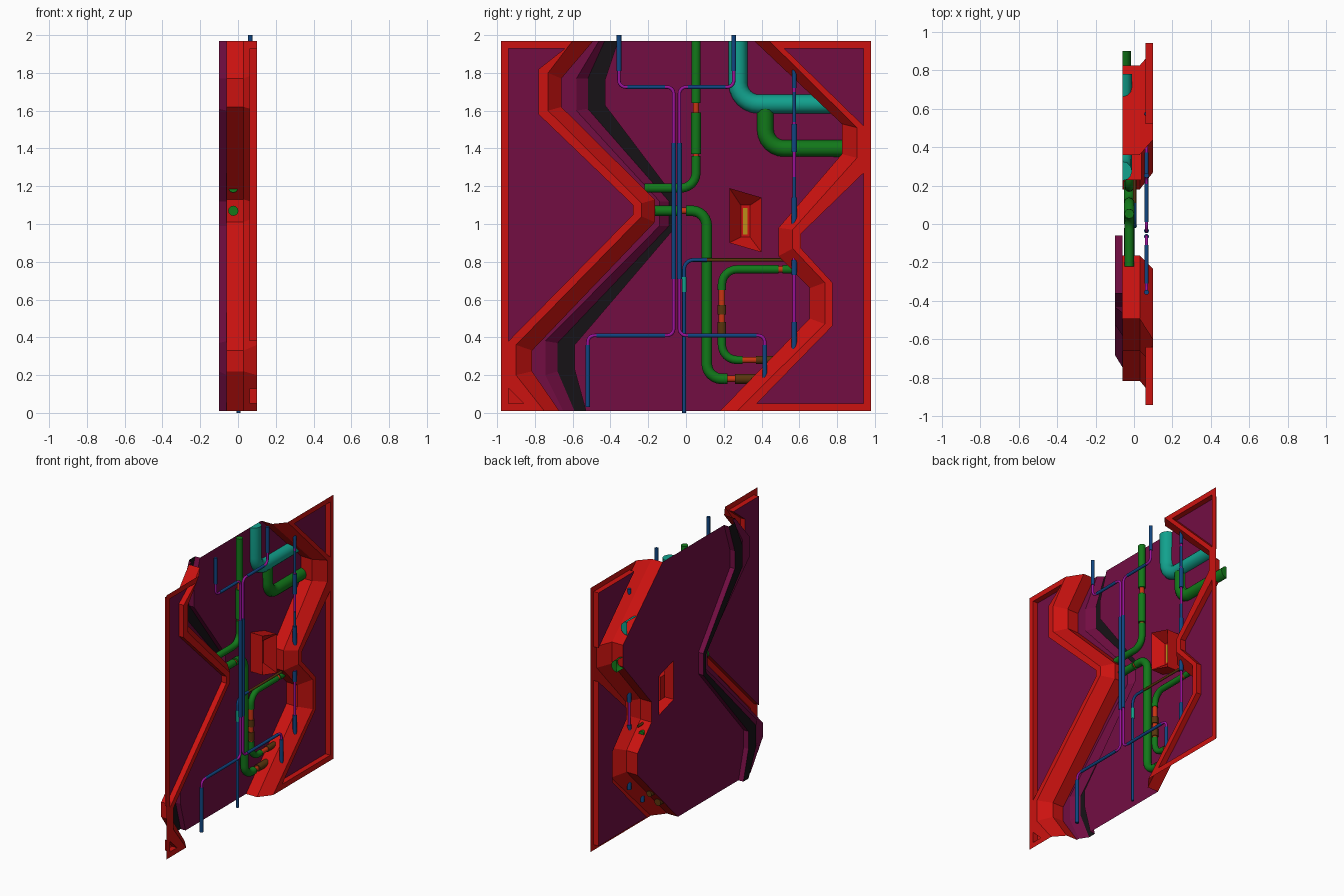
import bpy, bmesh, math
from mathutils import Vector

if "Cube" in bpy.data.objects:
    bpy.data.objects.remove(bpy.data.objects["Cube"])

COL = dict(red=(.6, .006, .005), purple=(.17, .004, .055), black=(.008, .006, .008),
           green=(.006, .19, .01), teal=(.006, .36, .27), blue=(.005, .06, .22),
           magenta=(.32, .006, .32), orange=(.58, .035, .006), olive=(.1, .035, .004),
           yellow=(.5, .27, .01))
MAT = {}
for n, c in COL.items():
    MAT[n] = bpy.data.materials.new(n)
    MAT[n].diffuse_color = (*c, 1)


def add(name, bm, mat):
    me = bpy.data.meshes.new(name)
    bm.to_mesh(me)
    bm.free()
    me.materials.append(MAT[mat])
    ob = bpy.data.objects.new(name, me)
    bpy.context.collection.objects.link(ob)
    return ob


def panel(name, x, loops, mat):
    """Flat sheet at depth x; the first loop is the outline, the rest are holes."""
    bm = bmesh.new()
    for loop in loops:
        vs = [bm.verts.new((x, y, z)) for y, z in loop]
        for i in range(len(vs)):
            bm.edges.new((vs[i - 1], vs[i]))
    bmesh.ops.triangle_fill(bm, use_beauty=True, edges=bm.edges[:])
    for f in bm.faces:
        f.normal_update()
        if f.normal.x < 0:
            f.normal_flip()
    return add(name, bm, mat)


def loft(name, rows, mat, closed=False):
    """Strip through (x, chain) rows, ordered left to right."""
    bm = bmesh.new()
    vs = [[bm.verts.new((x, y, z)) for y, z in ch] for x, ch in rows]
    n = len(vs[0])
    for a, b in zip(vs, vs[1:]):
        for i in range(n if closed else n - 1):
            j = (i + 1) % n
            bm.faces.new((a[i], a[j], b[j], b[i]))
    return add(name, bm, mat)


def pipe(name, pts, r, x, mat, bend=.06, cut=None):
    """Round pipe along (y, z) points with rounded corners; cut trims it behind depth x=cut."""
    P = [Vector((x, y, z)) for y, z in pts]
    path = [P[0]]
    for a, p, b in zip(P, P[1:], P[2:]):
        u, v = (a - p).normalized(), (b - p).normalized()
        c = p + (u + v) * bend
        for k in range(7):
            t = k / 6 * math.pi / 2
            path.append(c - v * bend * math.cos(t) - u * bend * math.sin(t))
    path.append(P[-1])
    cu = bpy.data.curves.new(name, 'CURVE')
    cu.dimensions = '3D'
    cu.bevel_depth, cu.bevel_resolution, cu.use_fill_caps = r, 4, True
    sp = cu.splines.new('POLY')
    sp.points.add(len(path) - 1)
    for q, co in zip(sp.points, path):
        q.co = (*co, 1)
    tmp = bpy.data.objects.new(name + "_path", cu)
    bpy.context.collection.objects.link(tmp)
    bpy.context.view_layer.update()
    me = bpy.data.meshes.new_from_object(tmp.evaluated_get(bpy.context.evaluated_depsgraph_get()))
    bpy.data.objects.remove(tmp)
    bm = bmesh.new()
    bm.from_mesh(me)
    if cut is not None:
        bmesh.ops.bisect_plane(bm, geom=bm.verts[:] + bm.edges[:] + bm.faces[:],
                               plane_co=(cut, 0, 0), plane_no=(1, 0, 0), clear_inner=True)
    for f in bm.faces:
        f.smooth = len(f.verts) <= 4
        f.material_index = 0
    return add(name, bm, mat)


FRONT, RECESS, LIP, FLOOR, DEEP = .10, .06, .03, -.06, -.10

# Boundary chains (y, z), running top to bottom
left_edge = [(-.60, 1.97), (-.73, 1.80), (-.73, 1.60), (-.235, 1.11), (-.235, 1.04), (-.90, .36), (-.90, .20), (-.75, .01)]
left_foot = [(-.49, 1.97), (-.66, 1.77), (-.66, 1.62), (-.165, 1.13), (-.165, 1.01), (-.815, .33), (-.815, .22), (-.67, .01)]
chan_a = [(-.46, 1.97), (-.58, 1.77), (-.58, 1.60), (-.14, 1.12), (-.14, .99), (-.745, .38), (-.745, .20), (-.65, .01)]
chan_b = [(-.43, 1.97), (-.52, 1.77), (-.52, 1.61), (-.09, 1.12), (-.09, .99), (-.68, .37), (-.68, .22), (-.59, .01)]
chan_c = [(-.36, 1.97), (-.43, 1.76), (-.43, 1.63), (-.06, 1.14), (-.06, .98), (-.59, .36), (-.59, .23), (-.53, .01)]
right_foot = [(.36, 1.97), (.825, 1.53), (.825, 1.37), (.49, .98), (.49, .83), (.655, .66), (.655, .50), (.18, .01)]
right_edge = [(.44, 1.97), (.905, 1.51), (.905, 1.35), (.565, .97), (.565, .87), (.735, .69), (.735, .47), (.27, .01)]

# Recessed triangular fields in the front frame
left_recesses = [[(-.94, 1.93), (-.64, 1.93), (-.78, 1.82), (-.78, 1.58), (-.28, 1.10), (-.28, 1.05), (-.94, .38)],
                 [(-.94, .05), (-.94, .13), (-.86, .05)]]
right_recesses = [[(.52, 1.93), (.94, 1.93), (.94, 1.52)],
                  [(.94, .05), (.375, .05), (.775, .46), (.775, .69), (.61, .87), (.61, .95), (.94, 1.27)]]

panel("left_frame", FRONT, [left_edge + [(-.98, .01), (-.98, 1.97)]] + left_recesses, 'red')
panel("right_frame", FRONT, [right_edge + [(.98, .01), (.98, 1.97)]] + right_recesses, 'red')
for i, rec in enumerate(left_recesses + right_recesses):
    loft(f"recess_wall_{i}", [(RECESS, rec), (FRONT, rec)], 'red', True)
    panel(f"recess_panel_{i}", RECESS, [rec], 'red' if i == 1 else 'purple')

# Chamfered walls dropping to the floor
loft("left_wall", [(FRONT, left_edge), (LIP, left_foot), (FLOOR, left_foot)], 'red')
loft("right_wall", [(FLOOR, right_foot), (LIP, right_foot), (FRONT, right_edge)], 'red')

# Floor with the sunken channel
box_rim = [(.23, 1.19), (.40, 1.14), (.40, .85), (.23, .90)]
loft("channel_side", [(FLOOR, left_foot), (FLOOR, chan_a), (DEEP, chan_b)], 'purple')
loft("channel_bottom", [(DEEP, chan_b), (DEEP, chan_c)], 'black')
loft("channel_step", [(DEEP, chan_c), (FLOOR, chan_c)], 'purple')
panel("floor", FLOOR, [chan_c + right_foot[::-1], box_rim], 'purple')

# Funnel shaped lamp box
box_in = [(.29, 1.10), (.34, 1.10), (.34, .93), (.29, .93)]
loft("lamp_box", [(-.03, box_in), (.04, box_rim), (FLOOR, box_rim)], 'red', True)
panel("lamp_back", -.03, [box_in], 'red')
panel("lamp", -.027, [[(.303, 1.085), (.325, 1.085), (.325, .945), (.303, .945)]], 'yellow')

# Large half pipes on the floor
pipe("teal_pipe", [(.275, 1.97), (.275, 1.635), (.78, 1.635)], .05, FLOOR, 'teal', .11, FLOOR)
pipe("branch_pipe", [(.42, 1.63), (.42, 1.40), (.90, 1.40)], .044, FLOOR, 'green', .10, FLOOR)

# Green pipes with thin orange necks and olive couplings
GX = -.025
green = [([(.053, 1.97), (.053, 1.64)], .025),
         ([(.053, 1.59), (.053, 1.37)], .026),
         ([(.053, 1.36), (.053, 1.19), (-.22, 1.19)], .024),
         ([(-.20, 1.07), (-.02, 1.07)], .027),
         ([(0, 1.07), (.11, 1.07), (.11, .18), (.22, .18)], .028),
         ([(.49, .76), (.19, .76), (.19, .65)], .022),
         ([(.19, .41), (.19, .28), (.30, .28)], .022),
         ([(.51, .76), (.56, .76)], .022)]
for i, (p, r) in enumerate(green):
    pipe(f"green_pipe_{i}", p, r, GX, 'green', .08)
necks = [[(.053, 1.66), (.053, 1.35)], [(-.03, 1.07), (.01, 1.07)], [(.21, .18), (.28, .18)],
         [(.19, .66), (.19, .40)], [(.29, .28), (.38, .28)], [(.48, .76), (.52, .76)]]
for i, p in enumerate(necks):
    pipe(f"orange_neck_{i}", p, .017, GX, 'orange')
couplings = [([(.26, .18), (.37, .18)], .026), ([(.19, .57), (.19, .52)], .023),
             ([(.19, .48), (.19, .42)], .023), ([(.37, .28), (.47, .28)], .021)]
for i, (p, r) in enumerate(couplings):
    pipe(f"coupling_{i}", p, r, GX, 'olive')

# Thin feed line
pipe("feed_line", [(-.01, 0), (-.01, .81), (.11, .81)], .01, .003, 'blue', .05)
pipe("feed_sleeve", [(-.01, .64), (-.01, .72)], .012, .003, 'teal')
pipe("feed_line_end", [(.11, .81), (.56, .81)], .009, .003, 'olive')

# Pair of bent conduits: thin core with blue sleeves on the straights
BX = .065
for side, top, mid, low, end in (("left", -.355, -.065, -.52, .03), ("right", .253, -.035, .417, .18)):
    pipe(side + "_conduit", [(top, 1.98), (top, 1.725), (mid, 1.725), (mid, .41), (low, .41), (low, end + .01)],
         .009, BX, 'magenta', .035)
    s1, s2 = math.copysign(.045, top - mid), math.copysign(.045, low - mid)
    sleeves = [([(top, 2), (top, 1.81)], .013), ([(top - s1, 1.725), (mid + s1, 1.725)], .011),
               ([(mid, 1.43), (mid, .71)], .013), ([(mid + s2, .41), (low - s2, .41)], .011),
               ([(low, .36), (low, end)], .013)]
    for i, (p, r) in enumerate(sleeves):
        pipe(f"{side}_sleeve_{i}", p, r, BX, 'blue')

# Straight conduit across the right wall
pipe("wall_conduit", [(.573, 1.80), (.573, .34)], .009, BX, 'magenta')
for i, (a, b, r) in enumerate([(1.82, 1.72, .012), (1.70, 1.54, .01), (1.53, 1.38, .015), (1.25, 1.14, .01),
                               (1.14, .98, .015), (.81, .73, .015), (.48, .33, .014)]):
    pipe(f"wall_sleeve_{i}", [(.573, a), (.573, b)], r, BX, 'blue')

for m in bpy.data.materials:
    if m.users and not m.is_grease_pencil:
        m.use_nodes = True
        m.node_tree.nodes["Principled BSDF"].inputs["Base Color"].default_value = m.diffuse_color
